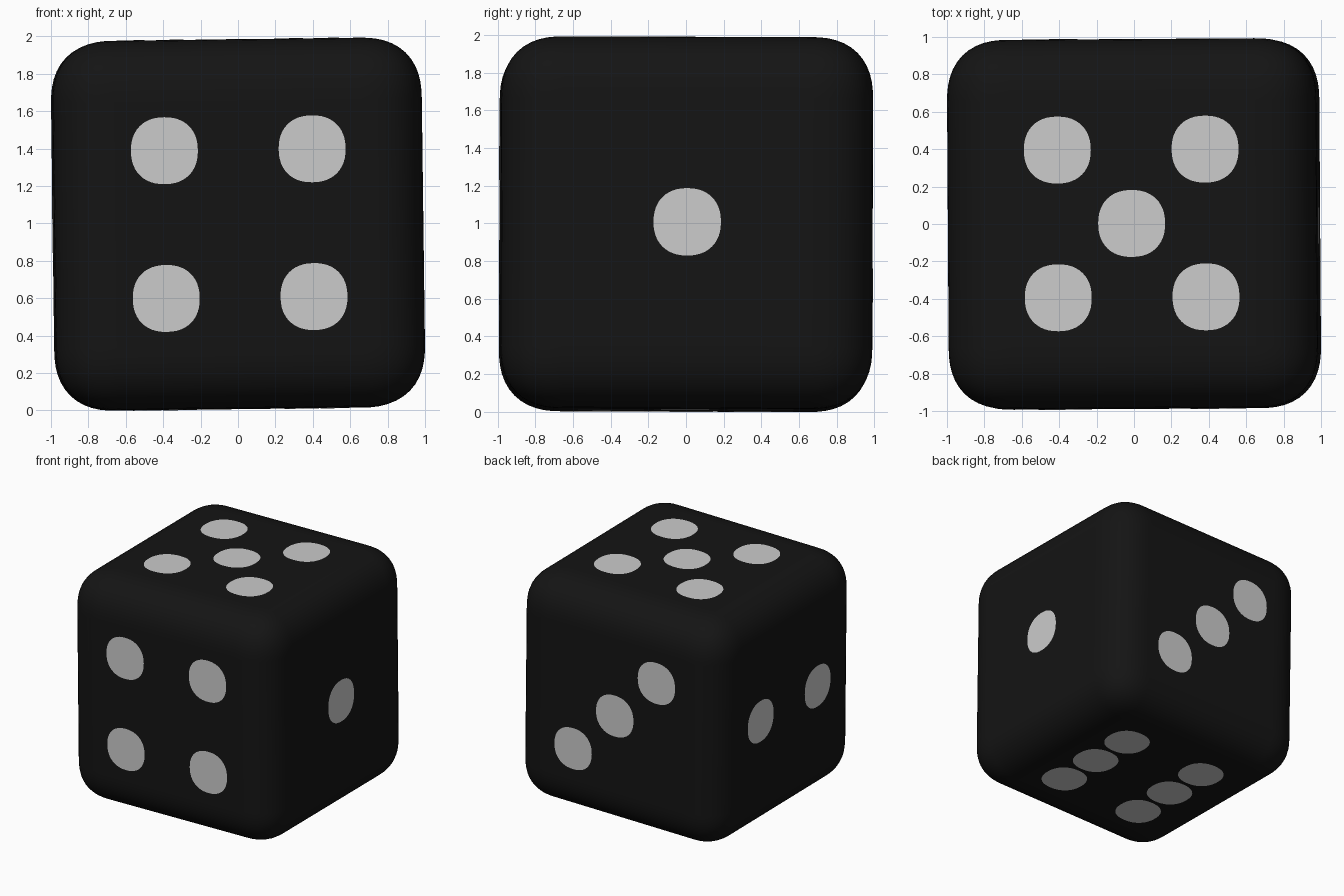
import bpy, bmesh
from math import cos, sin, pi, copysign
from mathutils import Vector, Matrix, Euler

if "Cube" in bpy.data.objects:
    bpy.data.objects.remove(bpy.data.objects["Cube"])

HALF = 0.987      # half the cube's edge
STEP = 0.395      # pip spacing from the face centre
PIP_R = 0.179     # pip radius
# the die sits very slightly crooked
POSE = Matrix.Translation((0, 0, 0.996)) @ Euler((-0.003, -0.0127, 0.0065)).to_matrix().to_4x4()


def add_object(name, bm):
    mesh = bpy.data.meshes.new(name)
    bm.to_mesh(mesh)
    bm.free()
    ob = bpy.data.objects.new(name, mesh)
    bpy.context.collection.objects.link(ob)
    ob.matrix_world = POSE
    return ob


# rounded black cube
bm = bmesh.new()
bmesh.ops.create_cube(bm, size=2 * HALF)
bmesh.ops.bevel(bm, geom=bm.edges[:], offset=0.33, offset_type='OFFSET',
                segments=12, profile=0.56, affect='EDGES')
for f in bm.faces:
    f.smooth = True
body = add_object("die_body", bm)
body.modifiers.new("even_shading", 'WEIGHTED_NORMAL')
black = bpy.data.materials.new("black")
black.diffuse_color = (0.007, 0.007, 0.007, 1)
black.use_nodes = True
black.node_tree.nodes["Principled BSDF"].inputs["Base Color"].default_value = black.diffuse_color
body.data.materials.append(black)


# flush pips, slightly squarish circles
def outline(n=48, power=2 / 2.25):
    for i in range(n):
        c, s = cos(2 * pi * i / n), sin(2 * pi * i / n)
        yield (PIP_R * copysign(abs(c) ** power, c),
               PIP_R * copysign(abs(s) ** power, s))


def add_pips(name, right, up, spots):
    u, v = Vector(right), Vector(up)
    lift = u.cross(v) * (HALF + 0.002)
    bm = bmesh.new()
    for a, b in spots:
        bm.faces.new([bm.verts.new(lift + u * (a * STEP + p) + v * (b * STEP + q))
                      for p, q in outline()])
    add_object(name, bm)


X, Y, Z = (1, 0, 0), (0, 1, 0), (0, 0, 1)
NX, NY = (-1, 0, 0), (0, -1, 0)
corners = [(a, b) for a in (-1, 1) for b in (-1, 1)]

add_pips("one_pip_right", Y, Z, [(0, 0)])
add_pips("two_pips_left", NY, Z, [(-1, 0), (1, 0)])
add_pips("three_pips_back", NX, Z, [(-1, -1), (0, 0), (1, 1)])
add_pips("four_pips_front", X, Z, corners)
add_pips("five_pips_top", X, Y, corners + [(0, 0)])
add_pips("six_pips_bottom", X, NY, corners + [(-1, 0), (1, 0)])
